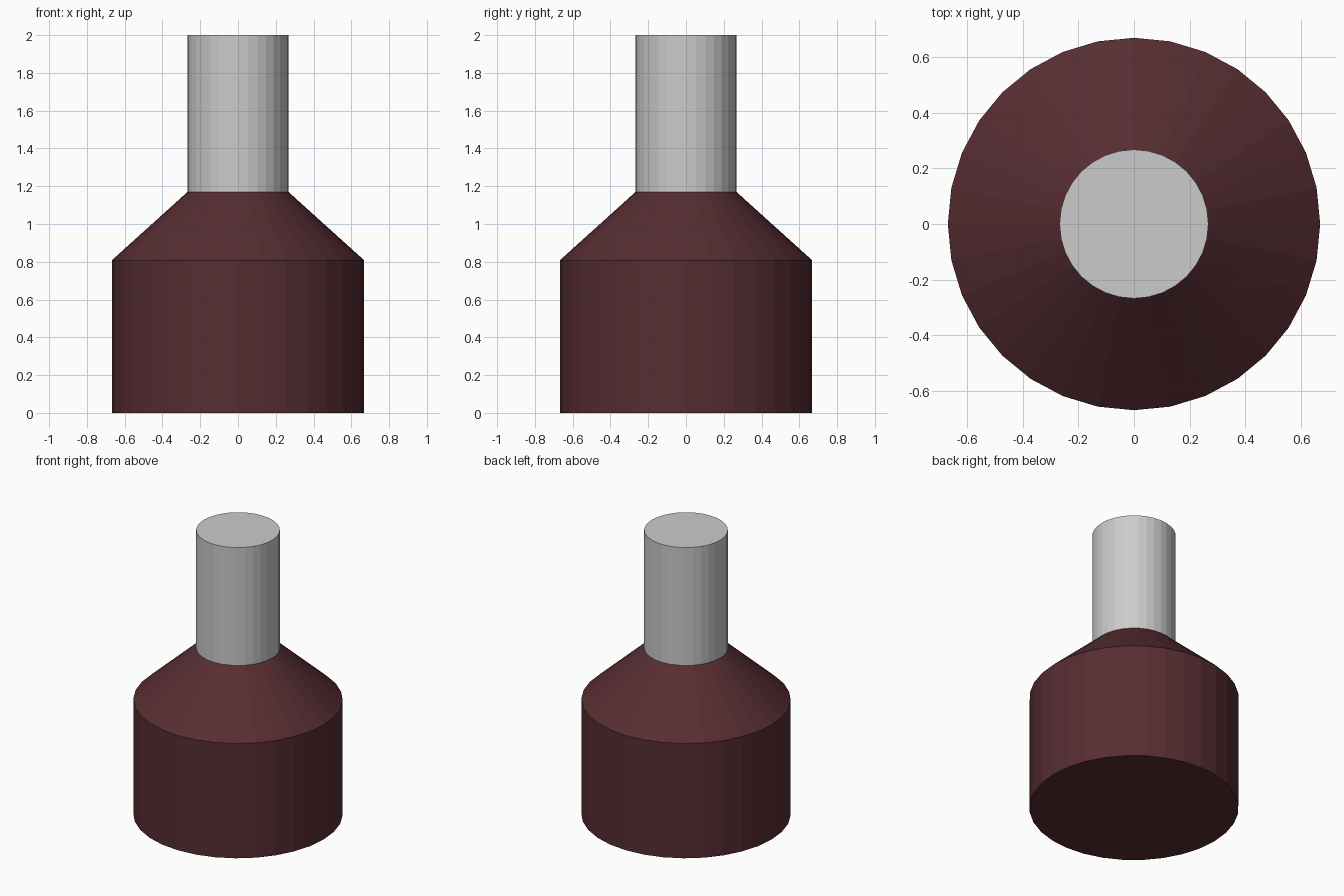
import bpy, bmesh
from math import cos, sin, tau

if "Cube" in bpy.data.objects:
    bpy.data.objects.remove(bpy.data.objects["Cube"])

SIDES = 32


def lathe(name, profile, color=None):
    """Closed, flat-faced solid from (radius, height) rings."""
    bm = bmesh.new()
    rings = [[bm.verts.new((r * cos(tau * i / SIDES), r * sin(tau * i / SIDES), z))
              for i in range(SIDES)] for r, z in profile]
    for low, high in zip(rings, rings[1:]):
        for i in range(SIDES):
            j = (i + 1) % SIDES
            bm.faces.new((low[i], low[j], high[j], high[i]))
    bm.faces.new(rings[0][::-1])
    bm.faces.new(rings[-1])
    mesh = bpy.data.meshes.new(name)
    bm.to_mesh(mesh)
    bm.free()
    obj = bpy.data.objects.new(name, mesh)
    bpy.context.collection.objects.link(obj)
    if color:
        mat = bpy.data.materials.new(name + "_color")
        mat.diffuse_color = color
        mat.use_nodes = True
        mat.node_tree.nodes["Principled BSDF"].inputs["Base Color"].default_value = mat.diffuse_color
        mesh.materials.append(mat)
    return obj


# Dark red body with sloped shoulder
lathe("body", [(0.668, 0), (0.668, 0.808), (0.267, 1.17)], (0.095, 0.026, 0.032, 1))

# Grey stem on top
lathe("stem", [(0.267, 1.17), (0.267, 2.0)])
